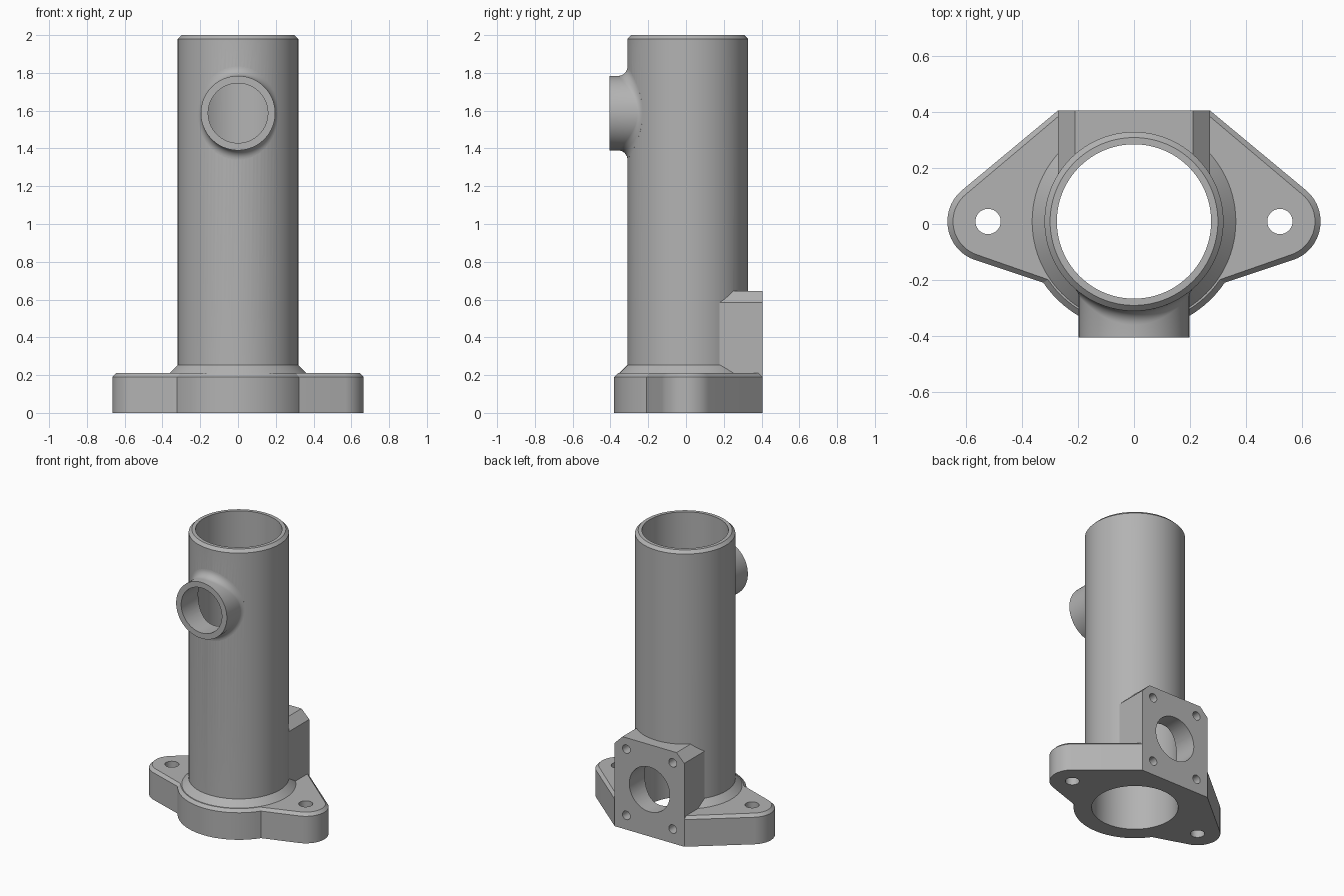
import bpy, bmesh, math
from math import sin, cos, pi, radians, sqrt
from mathutils import Vector

cube = bpy.data.objects.get("Cube")
if cube:
    bpy.data.objects.remove(cube, do_unlink=True)

CY = 0.009        # y of the tube axis
R_TUBE = 0.319
R_BORE = 0.275
BACK = 0.405
SEG = 96

metal = bpy.data.materials.new("grey_metal")
metal.use_nodes = True
GREY = (0.45, 0.45, 0.45, 1)
metal.diffuse_color = GREY
metal.node_tree.nodes["Principled BSDF"].inputs["Base Color"].default_value = GREY


def loft(name, rings):
    """Closed solid through matching rings of points, capped at both ends."""
    bm = bmesh.new()
    loops = [[bm.verts.new(p) for p in ring] for ring in rings]
    n = len(loops[0])
    for a, b in zip(loops, loops[1:]):
        for i in range(n):
            j = (i + 1) % n
            bm.faces.new((a[i], a[j], b[j], b[i]))
    bm.faces.new(loops[0])
    bm.faces.new(loops[-1])
    bmesh.ops.recalc_face_normals(bm, faces=bm.faces)
    mesh = bpy.data.meshes.new(name)
    bm.to_mesh(mesh)
    bm.free()
    mesh.materials.append(metal)
    obj = bpy.data.objects.new(name, mesh)
    bpy.context.collection.objects.link(obj)
    return obj


def circle(r, z, n=SEG):
    return [(r * cos(2 * pi * i / n), CY + r * sin(2 * pi * i / n), z) for i in range(n)]


def rod(name, r, start, end, n=48):
    """Round cutter between two points."""
    start, end = Vector(start), Vector(end)
    turn = (end - start).to_track_quat('Z', 'Y')
    ring = [turn @ Vector((r * cos(2 * pi * i / n), r * sin(2 * pi * i / n), 0)) for i in range(n)]
    obj = loft(name, [[p + start for p in ring], [p + end for p in ring]])
    obj.hide_render = True
    return obj


def combine(target, tool, operation):
    mod = target.modifiers.new(tool.name, 'BOOLEAN')
    mod.operation = operation
    mod.solver = 'EXACT'
    mod.object = tool
    bpy.context.view_layer.objects.active = target
    bpy.ops.object.modifier_apply(modifier=mod.name)
    bpy.data.objects.remove(tool, do_unlink=True)


# Tube with a conical foot and a chamfered rim
body = loft("flanged_tube_body", [circle(r, z) for r, z in
            ((0.373, 0.2), (R_TUBE, 0.254), (R_TUBE, 1.98), (0.299, 2.0))])


# Base flange: round middle, two lugs and a straight back
def flange_ring(inset, z):
    def arc(x, r, a0, a1, n):
        return [(x + r * cos(radians(a0 + (a1 - a0) * i / n)),
                 CY + r * sin(radians(a0 + (a1 - a0) * i / n))) for i in range(n + 1)]
    half = arc(0, 0.39 - inset, -90, -34, 14)
    half += arc(0.52, 0.145 - inset, -70, 50, 24)
    half.append((0.27 - 1.3 * inset, BACK))
    left = [(-x, y) for x, y in reversed(half[1:])]
    return [(x, y, z) for x, y in half + left]


flange = loft("base_flange", [flange_ring(0, 0), flange_ring(0, 0.19), flange_ring(0.02, 0.21)])

# Back port pad with clipped upper corners
pad_half = [(0.27, 0), (0.27, 0.585), (0.21, 0.645)]
pad_outline = pad_half + [(-x, z) for x, z in reversed(pad_half)]
pad = loft("port_pad", [[(x, y, z) for x, z in pad_outline] for y in (0.1, BACK)])

# Front nozzle blended into the tube wall
NOZ_Z, NOZ_R = 1.587, 0.197


def nozzle_ring(a):
    ring = []
    for i in range(SEG):
        t = 2 * pi * i / SEG
        f = 0.05 * (1 - 0.7 * cos(t) ** 2)
        r = NOZ_R + f * (1 - sin(a))
        wall = CY - sqrt(R_TUBE ** 2 - (r * cos(t)) ** 2)
        ring.append((r * cos(t), wall - f * (1 - cos(a)), NOZ_Z + r * sin(t)))
    return ring


blend = [nozzle_ring(pi / 2 * k / 8) for k in range(9)]
root = [(x, -0.12, z) for x, y, z in blend[0]]
mouth = [(x, -BACK, z) for x, y, z in blend[-1]]
nozzle = loft("side_nozzle", [root] + blend + [mouth])

for part in (flange, pad, nozzle):
    combine(body, part, 'UNION')

# Bore, ports and bolt holes
cutters = [rod("main_bore", R_BORE, (0, CY, -0.5), (0, CY, 2.5), SEG),
           rod("nozzle_port", 0.158, (0, -0.7, NOZ_Z), (0, CY, NOZ_Z), 64),
           rod("pad_port", 0.157, (0, CY, 0.33), (0, 0.7, 0.33), 64)]
for side in (-1, 1):
    cutters.append(rod("lug_hole", 0.045, (side * 0.52, CY, -0.2), (side * 0.52, CY, 0.5)))
    for z in (0.1, 0.565):
        cutters.append(rod("pad_bolt_hole", 0.03, (side * 0.18, 0.29, z), (side * 0.18, 0.6, z), 24))
for cutter in cutters:
    combine(body, cutter, 'DIFFERENCE')

bpy.ops.object.select_all(action='DESELECT')
body.select_set(True)
bpy.context.view_layer.objects.active = body
bpy.ops.object.shade_smooth_by_angle(angle=radians(25))
